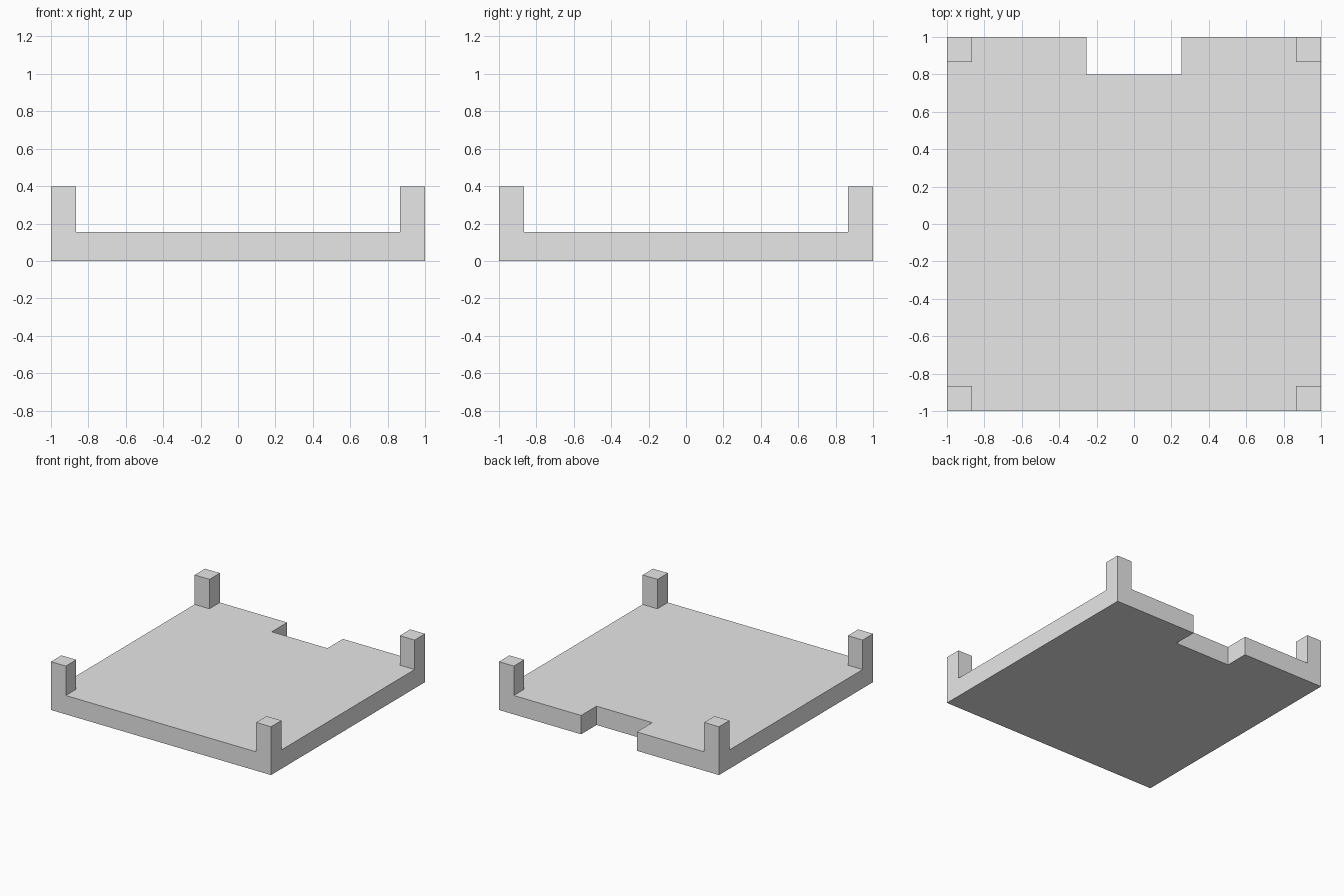
import bpy
import bmesh

default = bpy.data.objects.get("Cube")
if default:
    bpy.data.objects.remove(default, do_unlink=True)

POST = 0.865       # inner edge of the corner posts
NOTCH = 0.253      # half width of the back notch
NOTCH_Y = 0.8      # inner edge of the notch
SLAB_H, POST_H = 0.155, 0.397

# Material
grey = bpy.data.materials.new("light_grey")
grey.use_nodes = True
colour = (0.8, 0.8, 0.8, 1)
grey.diffuse_color = colour
grey.node_tree.nodes["Principled BSDF"].inputs["Base Color"].default_value = colour


def raise_faces(bm, faces, height):
    """Extrude faces up to an absolute height."""
    result = bmesh.ops.extrude_face_region(bm, geom=faces)["geom"]
    for v in result:
        if isinstance(v, bmesh.types.BMVert):
            v.co.z = height
    bmesh.ops.delete(bm, geom=[f for f in faces if f.is_valid], context="FACES_ONLY")
    return [f for f in result if isinstance(f, bmesh.types.BMFace)]


# Plan of the tray, leaving out the notch
xs = [-1, -POST, -NOTCH, NOTCH, POST, 1]
ys = [-1, -POST, NOTCH_Y, POST, 1]
bm = bmesh.new()
grid = [[bm.verts.new((x, y, 0)) for y in ys] for x in xs]
for i in range(len(xs) - 1):
    for j in range(len(ys) - 1):
        if xs[i] == -NOTCH and ys[j] >= NOTCH_Y:
            continue
        bm.faces.new((grid[i][j], grid[i + 1][j], grid[i + 1][j + 1], grid[i][j + 1]))
bmesh.ops.delete(bm, geom=[v for v in bm.verts if not v.link_faces], context="VERTS")

# Slab: keep a copy of the plan as the underside
plan = bm.faces[:]
underside = bmesh.ops.duplicate(bm, geom=plan)["geom"]
top = raise_faces(bm, plan, SLAB_H)
bmesh.ops.remove_doubles(bm, verts=bm.verts[:], dist=0.0001)

# Corner posts grow out of the four corner cells
corners = []
for f in bm.faces:
    c = f.calc_center_median()
    if c.z > SLAB_H - 0.001 and abs(c.x) > POST and abs(c.y) > POST:
        corners.append(f)
raise_faces(bm, corners, POST_H)

# Merge coplanar cells into clean flat faces
bmesh.ops.remove_doubles(bm, verts=bm.verts[:], dist=0.0001)
bmesh.ops.recalc_face_normals(bm, faces=bm.faces[:])
bmesh.ops.dissolve_limit(bm, angle_limit=0.01, verts=bm.verts[:], edges=bm.edges[:])

mesh = bpy.data.meshes.new("notched_tray")
bm.to_mesh(mesh)
bm.free()
mesh.materials.append(grey)
bpy.context.collection.objects.link(bpy.data.objects.new("notched_tray", mesh))
